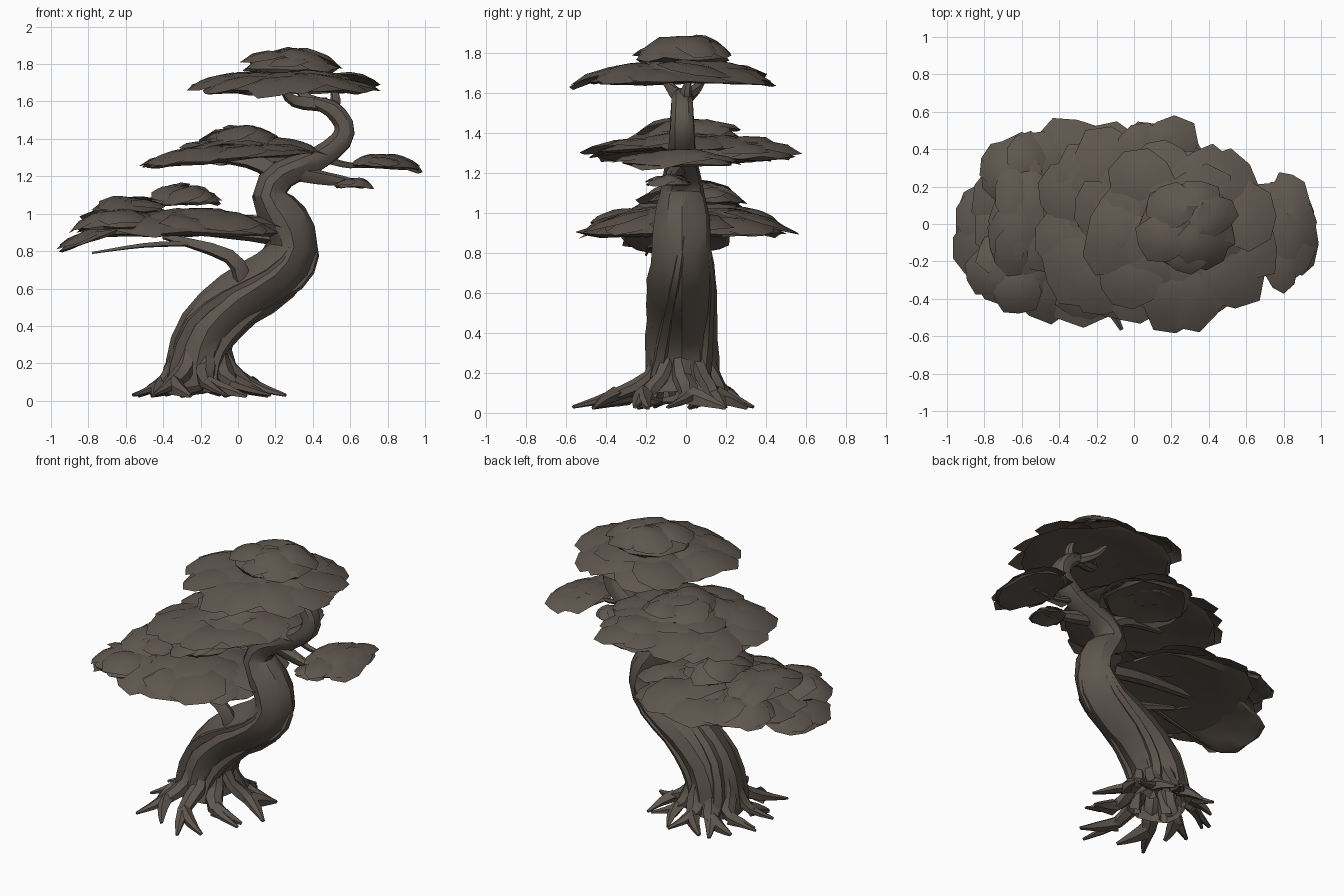
import bpy, bmesh, math, random
from mathutils import Vector
from random import uniform

random.seed(4)
if "Cube" in bpy.data.objects:
    bpy.data.objects.remove(bpy.data.objects["Cube"])

bark = bpy.data.materials.new("grey_brown")
bark.use_nodes = True
bark.diffuse_color = (.112, .092, .075, 1)
shader = bark.node_tree.nodes["Principled BSDF"]
shader.inputs["Base Color"].default_value = bark.diffuse_color
shader.inputs["Roughness"].default_value = .9


def finish(bm, name):
    """Turn the bmesh into a shaded, coloured object."""
    bmesh.ops.recalc_face_normals(bm, faces=bm.faces)
    mesh = bpy.data.meshes.new(name)
    bm.to_mesh(mesh)
    bm.free()
    mesh.materials.append(bark)
    ob = bpy.data.objects.new(name, mesh)
    bpy.context.collection.objects.link(ob)
    bpy.ops.object.select_all(action='DESELECT')
    ob.select_set(True)
    bpy.context.view_layer.objects.active = ob
    bpy.ops.object.shade_smooth_by_angle(angle=math.radians(30))


def smooth_path(points, steps):
    """Catmull-Rom curve through points that carry a radius as fourth value."""
    pts = [Vector(p) for p in points]
    pts = [pts[0] * 2 - pts[1]] + pts + [pts[-1] * 2 - pts[-2]]
    out = []
    for a, b, c, d in zip(pts, pts[1:], pts[2:], pts[3:]):
        for i in range(steps):
            t = i / steps
            out.append((b * 2 + (c - a) * t + (a * 2 - b * 5 + c * 4 - d) * t * t
                        + (b * 3 - a - c * 3 + d) * t ** 3) / 2)
    return out + [pts[-2]]


def bridge(bm, low, high):
    """Join two closed rings of vertices with quads."""
    for k in range(len(low)):
        bm.faces.new((low[k - 1], low[k], high[k], high[k - 1]))


def tube(bm, points, sides, axis="Y", flute=.1, lobes=3, twist=0, wide=1, steps=2):
    """Tapered, fluted tube; wide stretches the section along the axis."""
    path = smooth_path(points, steps)
    ref = Vector((0, axis == "Y", axis == "Z"))
    rings = []
    for i, p in enumerate(path):
        tangent = (path[min(i + 1, len(path) - 1)] - path[max(i - 1, 0)]).xyz.normalized()
        side = (ref - tangent * ref.dot(tangent)).normalized()
        normal = tangent.cross(side)
        ring = []
        for k in range(sides):
            a = k * math.tau / sides
            r = p.w * (1 + flute * math.sin(lobes * a + twist * i) + flute * uniform(-.5, .5))
            v = p.xyz + side * r * wide * math.cos(a) + normal * r * math.sin(a)
            v.z = max(v.z, 0)
            ring.append(bm.verts.new(v))
        rings.append(ring)
    for low, high in zip(rings, rings[1:]):
        bridge(bm, low, high)
    bm.faces.new(rings[-1])


# Trunk: fluted S-shaped stem, open at the foot
profile = [(-.21, .08, .17), (-.22, .2, .16), (-.16, .38, .155), (0, .54, .15),
           (.2, .67, .145), (.3, .82, .125), (.25, .97, .12), (.17, 1.1, .095),
           (.24, 1.21, .08), (.42, 1.29, .065), (.55, 1.39, .06),
           (.565, 1.48, .055), (.5, 1.56, .05), (.4, 1.6, .03)]
stem = [(x, -.02, z, r) for x, z, r in profile]
bm = bmesh.new()
tube(bm, stem, sides=12, flute=.06, lobes=4, twist=.2, wide=1.12)
finish(bm, "trunk")

# Bark ridges: a few strands winding up the lower stem
bm = bmesh.new()
for k in range(4):
    strand = []
    for i, (x, y, z, r) in enumerate(stem[:8]):
        a = k * math.tau / 4 + i * .2 + .5
        rise = -r * .35 * math.cos(a) if 1 < i < 6 else 0
        strand.append((x + r * .9 * math.cos(a), y + r * .97 * math.sin(a), z + rise, .05 * (1 - i / 9)))
    tube(bm, strand, sides=5)
finish(bm, "bark_ridges")


# Roots: flattened fingers, each forked, longest toward the front
def root_point(angle, dist, z, radius):
    return (dist * math.cos(angle) - .2, dist * math.sin(angle) - .02, z, radius)


bm = bmesh.new()
for k in range(9):
    a = k * math.tau / 9
    length = .37 + .2 * max(0, -math.sin(a)) ** 3 + .09 * max(0, math.cos(a)) ** 6
    bent = a + uniform(-.2, .2)
    girth = uniform(.04, .055)
    tip = root_point(a * 2 - bent, length, .03, .012)
    fork = root_point(bent + .4, length * .9, .025, .01)
    knee = root_point(bent, length * .6, .09, girth)
    tube(bm, [root_point(a, .12, .33, .04), root_point(a, .16, .18, .055), knee, tip],
         sides=6, axis="Z", flute=.2, wide=.7)
    tube(bm, [knee, root_point(bent + .22, length * .75, .06, girth * .65), fork],
         sides=5, axis="Z", flute=.2)
finish(bm, "roots")


# Branches: limbs from the stem into the foliage
def branch(name, radius, start, middle, end):
    bm = bmesh.new()
    spine = [(*start, radius), (*middle, radius * .8), (*end, radius * .35)]
    tube(bm, spine, sides=7, steps=3)
    finish(bm, name)


branch("low_left_branch", .05, (.03, -.1, .62), (-.05, -.13, .77), (-.4, -.1, .88))
branch("low_branch", .06, (.25, 0, .88), (-.05, .03, .91), (-.6, 0, .95))
branch("middle_branch", .05, (.22, 0, 1.2), (.05, .02, 1.28), (-.3, 0, 1.32))
branch("right_branch", .045, (.3, -.03, 1.22), (.48, -.06, 1.19), (.66, -.08, 1.16))
branch("outer_right_branch", .02, (.48, -.02, 1.29), (.6, -.03, 1.26), (.8, -.04, 1.27))
branch("top_left_branch", .04, (.47, 0, 1.58), (.3, -.05, 1.6), (.22, -.12, 1.69))
branch("top_back_branch", .035, (.44, 0, 1.58), (.36, .05, 1.62), (.3, .1, 1.69))
branch("top_right_branch", .035, (.5, 0, 1.56), (.52, 0, 1.61), (.5, .02, 1.68))
branch("hanging_twig", .016, (-.25, -.12, .84), (-.5, -.18, .83), (-.78, -.2, .79))


def foliage(name, centre, rx, ry, h, slope=0):
    """Shallow dome roofed with overlapping ragged plates."""
    bm = bmesh.new()

    def place(u, v, z):
        return bm.verts.new(Vector(centre) + Vector((u * rx, v * ry, z + slope * u * rx)))

    def roof(u, v):
        return h * (1 - min(math.hypot(u, v), 1.05) ** 2.5)

    # Inner body: domed above, slightly hollow beneath
    phase = uniform(0, 6)
    rings = []
    for f, z in ((.4, .7), (.7, .45), (.92, .06), (.85, -.04), (.55, .15), (.3, .25)):
        ring = []
        for k in range(16):
            a = k * math.tau / 16
            r = f * (.94 + .04 * math.sin(5 * a + phase) + uniform(-.05, .05))
            ring.append(place(r * math.cos(a), r * math.sin(a), h * (z + uniform(-.08, .08))))
        rings.append(ring)
    for one, two in zip(rings, rings[1:]):
        bridge(bm, one, two)
    bm.faces.new(rings[0])
    bm.faces.new(rings[-1])

    # Plates in rings, outermost lowest, each tipped a little at random
    size = min(.5, max(.32, .36 / (rx + ry)))
    f = 1 - size
    while f > -.1:
        count = max(1, round(6.2 * f / size))
        for j in range(count):
            a = (j + uniform(-.3, .3)) * math.tau / count + f * 9
            g = f + uniform(-.06, .05)
            u, v = g * math.cos(a), g * math.sin(a)
            top = roof(u, v)
            lift = uniform(-.12, .1) * h
            tip_u, tip_v = uniform(-.5, .5) * h, uniform(-.5, .5) * h
            reach = size * uniform(.88, 1.12)
            hub = place(u, v, top + lift)
            inner, outer = [], []
            for disc, part in ((inner, .62), (outer, 1)):
                for k in range(9):
                    b = k * math.tau / 9
                    r = reach * part * uniform(.84, 1.08)
                    du, dv = r * math.cos(b), r * math.sin(b)
                    droop = h * (.18 * part ** 3 + uniform(-.05, .05))
                    z = .7 * roof(u + du, v + dv) + .3 * top + tip_u * du + tip_v * dv
                    disc.append(place(u + du, v + dv, z + lift - droop))
            for k in range(9):
                bm.faces.new((hub, inner[k - 1], inner[k]))
            bridge(bm, inner, outer)
        f -= size
    finish(bm, name)


# Foliage tiers, top to bottom
foliage("top_foliage", (.25, -.05, 1.65), .55, .53, .12)
foliage("crown_foliage", (.28, -.01, 1.765), .3, .27, .115)
foliage("middle_foliage", (-.04, 0, 1.285), .53, .54, .11, slope=.09)
foliage("middle_back_foliage", (.13, .28, 1.27), .31, .31, .11)
foliage("middle_crown", (.03, .02, 1.375), .24, .28, .095)
foliage("low_foliage", (-.27, 0, .89), .58, .59, .14)
foliage("low_back_left_foliage", (-.6, .25, .92), .25, .26, .11)
foliage("low_front_left_foliage", (-.64, -.24, .92), .26, .26, .11)
foliage("low_left_crown", (-.58, .02, 1.01), .22, .33, .085)
foliage("low_crown", (-.28, .05, 1.05), .22, .27, .105)
foliage("left_tip_foliage", (-.74, -.04, .87), .26, .32, .07, slope=.35)
foliage("right_tip_foliage", (.8, -.04, 1.245), .2, .33, .075, slope=-.06)
foliage("small_right_foliage", (.62, -.09, 1.14), .11, .13, .05)
